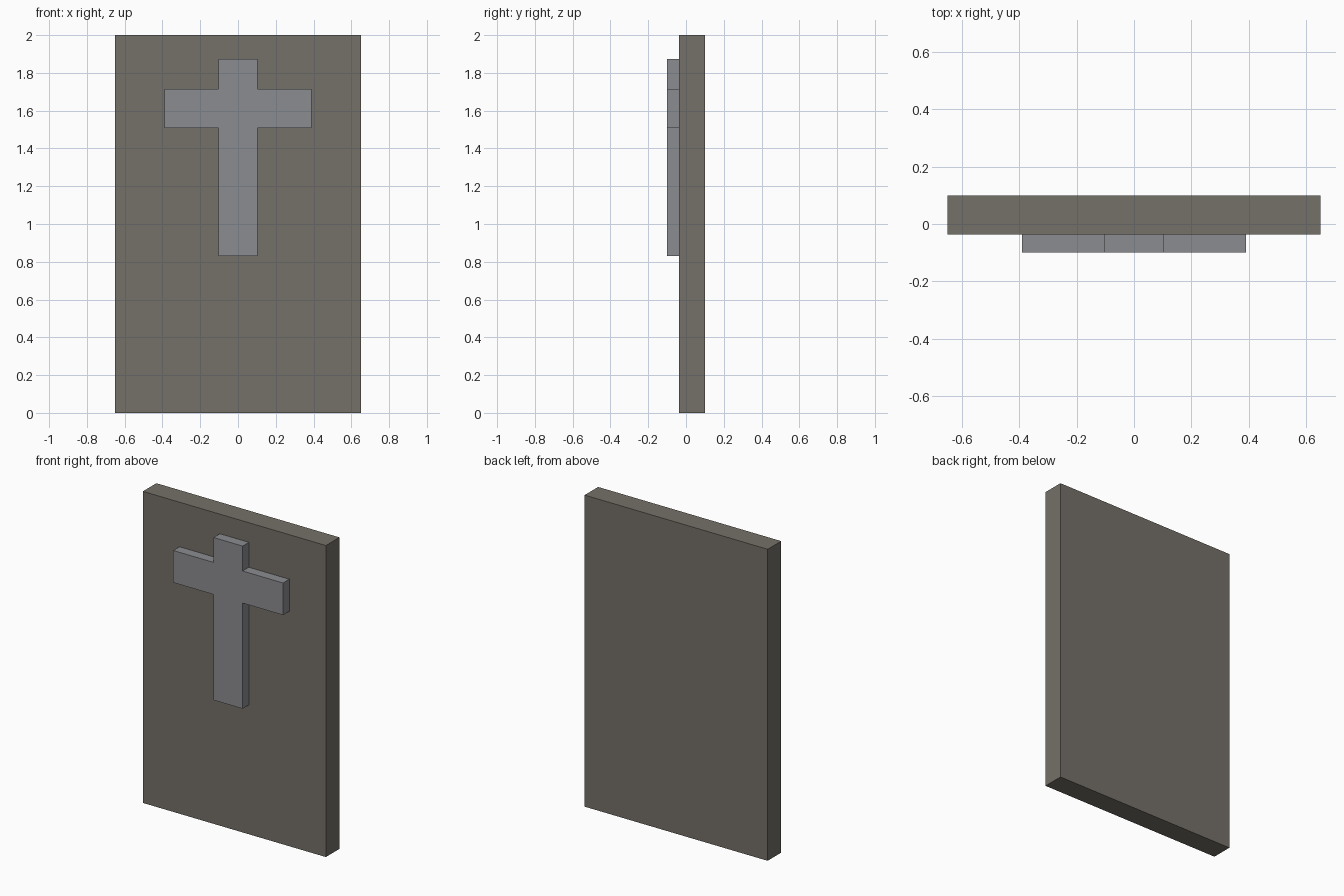
import bpy
import bmesh

if "Cube" in bpy.data.objects:
    bpy.data.objects.remove(bpy.data.objects["Cube"])


def material(name, rgb):
    mat = bpy.data.materials.new(name)
    mat.diffuse_color = (*rgb, 1.0)
    mat.use_nodes = True
    mat.node_tree.nodes["Principled BSDF"].inputs["Base Color"].default_value = mat.diffuse_color
    return mat


def extruded_profile(name, outline, y_front, y_back, mat):
    """Flat x/z outline (counter-clockwise from the front), extruded along y."""
    bm = bmesh.new()
    face = bm.faces.new([bm.verts.new((x, y_front, z)) for x, z in outline])
    result = bmesh.ops.extrude_face_region(bm, geom=[face], use_keep_orig=True)
    verts = [v for v in result["geom"] if isinstance(v, bmesh.types.BMVert)]
    bmesh.ops.translate(bm, verts=verts, vec=(0, y_back - y_front, 0))
    bmesh.ops.recalc_face_normals(bm, faces=bm.faces)
    mesh = bpy.data.meshes.new(name)
    bm.to_mesh(mesh)
    bm.free()
    mesh.materials.append(mat)
    obj = bpy.data.objects.new(name, mesh)
    bpy.context.collection.objects.link(obj)
    return obj


def mirrored(right_half):
    """Complete a bottom-to-top right half outline with its left side."""
    return right_half + [(-x, z) for x, z in reversed(right_half)]


slab_front = -0.037

# Upright stone slab
extruded_profile("slab", mirrored([(0.65, 0), (0.65, 2)]),
                 slab_front, 0.1, material("stone", (0.178, 0.162, 0.138)))

# Raised cross, set slightly into the slab's front face
cross_half = [(0.103, 0.83), (0.103, 1.508), (0.39, 1.508),
              (0.39, 1.714), (0.103, 1.714), (0.103, 1.874)]
extruded_profile("raised_cross", mirrored(cross_half),
                 -0.1, slab_front + 0.003, material("pale_stone", (0.26, 0.265, 0.28)))
